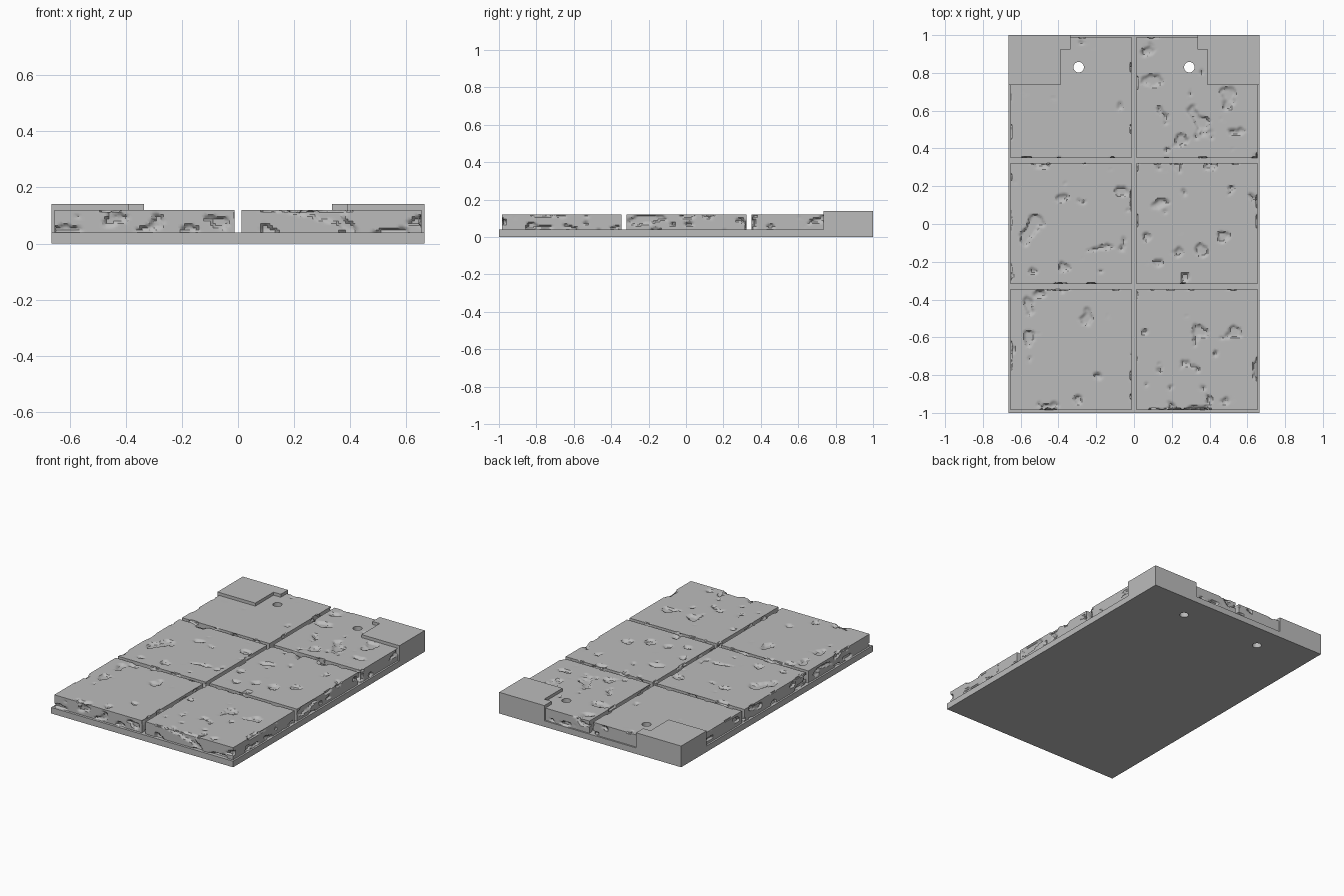
import bpy
import bmesh
from mathutils import Vector, noise

cube = bpy.data.objects.get("Cube")
if cube:
    bpy.data.objects.remove(cube, do_unlink=True)

WIDTH, LENGTH = 1.33, 2.0
BASE_TOP, TILE_TOP, BLOCK_TOP = 0.04, 0.12, 0.14
TILE = 0.64
PITCH = LENGTH / 3

stone = bpy.data.materials.new("stone grey")
stone.use_nodes = True
grey = (0.5, 0.5, 0.5, 1)
stone.diffuse_color = grey
stone.node_tree.nodes["Principled BSDF"].inputs["Base Color"].default_value = grey


def add_object(name, bm):
    mesh = bpy.data.meshes.new(name)
    bm.to_mesh(mesh)
    bm.free()
    mesh.materials.append(stone)
    obj = bpy.data.objects.new(name, mesh)
    bpy.context.collection.objects.link(obj)
    return obj


def box(size, center):
    bm = bmesh.new()
    bmesh.ops.create_cube(bm, size=1)
    bmesh.ops.scale(bm, vec=size, verts=bm.verts)
    bmesh.ops.translate(bm, vec=center, verts=bm.verts)
    return bm


def activate(obj):
    bpy.ops.object.select_all(action="DESELECT")
    obj.select_set(True)
    bpy.context.view_layer.objects.active = obj


def drill(obj, x, y):
    """Cut a round vertical hole through an object."""
    bm = bmesh.new()
    bmesh.ops.create_cone(bm, cap_ends=True, segments=24, radius1=0.028,
                          radius2=0.028, depth=1)
    bmesh.ops.translate(bm, vec=(x, y, 0), verts=bm.verts)
    cutter = add_object("hole_cutter", bm)
    mod = obj.modifiers.new("hole", "BOOLEAN")
    mod.operation = "DIFFERENCE"
    mod.solver = "EXACT"
    mod.object = cutter
    activate(obj)
    bpy.ops.object.modifier_apply(modifier=mod.name)
    bpy.data.objects.remove(cutter, do_unlink=True)


def tile_template():
    """Finely cut slab with a single face underneath."""
    height = TILE_TOP - BASE_TOP
    bm = box((TILE, TILE, height), (0, 0, height / 2))
    for axis, count, start, span in ((2, 10, 0, height), (0, 76, -TILE / 2, TILE),
                                     (1, 76, -TILE / 2, TILE)):
        normal = Vector((0, 0, 0))
        normal[axis] = 1
        for i in range(1, count):
            geom = bm.verts[:] + bm.edges[:] + bm.faces[:]
            bmesh.ops.bisect_plane(bm, geom=geom, plane_no=normal,
                                   plane_co=normal * (start + span * i / count))
    under = [f for f in bm.faces if f.normal.z < -0.9]
    bmesh.ops.dissolve_faces(bm, faces=under)
    bm.normal_update()
    return bm


def erode(bm, offset, top_limit):
    """Press irregular pits into the top and the sides."""
    moves = []
    for v in bm.verts:
        side = abs(v.normal.z) < 0.9
        p = Vector((v.co.x, v.co.y, v.co.z * 2.2)) * 13 + offset
        limit = 0.24 if side else top_limit
        n = noise.noise(p) + 0.15 * noise.noise(p * 3)
        t = min(max((n - limit) / 0.16, 0), 1)
        push = v.normal * (-0.013 * t * t * (3 - 2 * t))
        if v.co.z < 0.001:
            push.z = 0
        moves.append((v, push))
    for v, push in moves:
        v.co += push


# Base plate with two through holes
HOLE_X, HOLE_Y = 0.293, 0.83
base = add_object("base_plate", box((WIDTH, LENGTH, BASE_TOP), (0, 0, BASE_TOP / 2)))
for s in (-1, 1):
    drill(base, s * HOLE_X, HOLE_Y)

# Six weathered stone tiles
template = tile_template()
rows = ("front", "middle", "back")
for r, row in enumerate(rows):
    for s, side in ((-1, "right"), (1, "left")):
        bm = template.copy()
        smooth_tile = row == "back" and s < 0
        erode(bm, Vector((r * 37.3, s * 21.7, 5.1)), 0.55 if smooth_tile else 0.4)
        bmesh.ops.translate(bm, verts=bm.verts,
                            vec=(s * PITCH / 2, (r - 1) * PITCH + 0.003, BASE_TOP))
        tile = add_object(f"{row}_{side}_tile", bm)
        if row == "back":
            drill(tile, s * HOLE_X, HOLE_Y)
        activate(tile)
        bpy.ops.object.shade_smooth_by_angle(angle=0.6)
template.free()

# Raised stepped blocks on the two back corners
outline = ((WIDTH / 2, 0.735), (WIDTH / 2, 1), (0.335, 1),
           (0.335, 0.925), (0.388, 0.925), (0.388, 0.735))
for s, side in ((-1, "right"), (1, "left")):
    bm = bmesh.new()
    face = bm.faces.new([bm.verts.new((s * x, y, BASE_TOP)) for x, y in outline])
    res = bmesh.ops.extrude_face_region(bm, geom=[face], use_keep_orig=True)
    top = [e for e in res["geom"] if isinstance(e, bmesh.types.BMVert)]
    bmesh.ops.translate(bm, verts=top, vec=(0, 0, BLOCK_TOP - BASE_TOP))
    bmesh.ops.recalc_face_normals(bm, faces=bm.faces)
    add_object(f"{side}_corner_block", bm)
